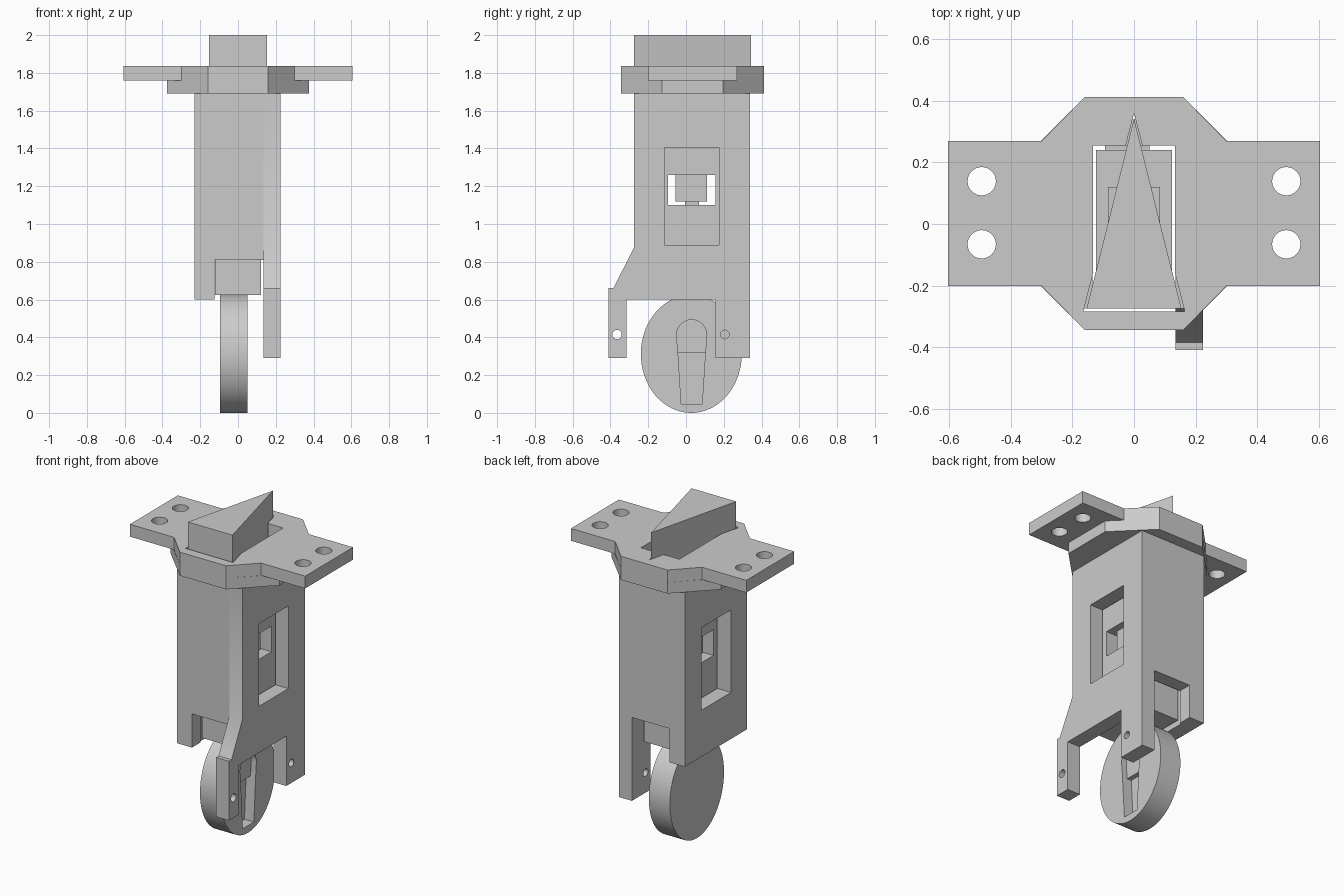
import bpy, bmesh, math

if "Cube" in bpy.data.objects:
    bpy.data.objects.remove(bpy.data.objects["Cube"])

grey = bpy.data.materials.new("plain_grey")
grey.diffuse_color = (0.6, 0.6, 0.6, 1)
grey.use_nodes = True
grey.node_tree.nodes["Principled BSDF"].inputs["Base Color"].default_value = grey.diffuse_color


def prism(name, pts, axis, a, b):
    """Extrude a 2D outline along an axis: x uses (y,z), y uses (x,z), z uses (x,y)."""
    def place(p, t):
        return {"x": (t, p[0], p[1]), "y": (p[0], t, p[1]), "z": (p[0], p[1], t)}[axis]
    bm = bmesh.new()
    lo = [bm.verts.new(place(p, a)) for p in pts]
    hi = [bm.verts.new(place(p, b)) for p in pts]
    bm.faces.new(lo)
    bm.faces.new(hi)
    n = len(pts)
    for i in range(n):
        j = (i + 1) % n
        bm.faces.new((lo[i], lo[j], hi[j], hi[i]))
    bmesh.ops.recalc_face_normals(bm, faces=bm.faces)
    me = bpy.data.meshes.new(name)
    bm.to_mesh(me)
    bm.free()
    me.materials.append(grey)
    ob = bpy.data.objects.new(name, me)
    bpy.context.collection.objects.link(ob)
    return ob


def box(name, x0, x1, y0, y1, z0, z1):
    return prism(name, [(x0, y0), (x1, y0), (x1, y1), (x0, y1)], "z", z0, z1)


def oval(cx, cy, rx, ry, n):
    return [(cx + rx * math.sin(math.tau * i / n), cy - ry * math.cos(math.tau * i / n))
            for i in range(n)]


def cut(ob, *cutters):
    """Subtract the cutters from the part, then delete them."""
    for c in cutters:
        m = ob.modifiers.new("cut", "BOOLEAN")
        m.operation, m.solver, m.object = "DIFFERENCE", "EXACT", c
    bpy.context.view_layer.update()
    dg = bpy.context.evaluated_depsgraph_get()
    me = bpy.data.meshes.new_from_object(ob.evaluated_get(dg))
    ob.modifiers.clear()
    ob.data = me
    for c in cutters:
        bpy.data.objects.remove(c)


def smooth(ob):
    bpy.ops.object.select_all(action="DESELECT")
    ob.select_set(True)
    bpy.context.view_layer.objects.active = ob
    bpy.ops.object.shade_smooth_by_angle(angle=math.radians(30))


def window():
    return box("cutter", -0.5, 0.5, -0.115, 0.175, 0.89, 1.405)


# Housing: left, front and back walls as a U, with notches front and back
shell = prism("housing_shell",
              [(0.135, -0.275), (0.135, -0.19), (-0.135, -0.19), (-0.135, 0.255),
               (0.135, 0.255), (0.135, 0.34), (-0.23, 0.34), (-0.23, -0.275)],
              "z", 0.6, 1.69)
cut(shell, box("cutter", -0.125, 0.2, -0.5, 0.5, 0.5, 0.81), window())

# Right wall with its two legs and pin holes
wall = prism("right_wall",
             [(-0.275, 1.69), (-0.275, 0.875), (-0.385, 0.66), (-0.41, 0.66),
              (-0.41, 0.29), (-0.315, 0.29), (-0.315, 0.6), (0.155, 0.6),
              (0.155, 0.29), (0.34, 0.29), (0.34, 1.69)], "x", 0.135, 0.225)
cut(wall, window(),
    prism("cutter", oval(-0.365, 0.415, 0.025, 0.025, 24), "x", 0, 0.5),
    prism("cutter", oval(0.205, 0.415, 0.023, 0.023, 24), "x", 0, 0.5))
smooth(wall)


# Flange: eared plate on an octagonal base, both pierced for the bolt
def opening():
    return (prism("cutter", [(-0.165, -0.285), (0.165, -0.285), (0, 0.36)], "z", 1.5, 2),
            box("cutter", -0.133, 0.133, -0.18, 0.255, 1.5, 2))


def both_sides(half):
    return half + [(-x, y) for x, y in reversed(half)]


base = prism("flange_base",
             both_sides([(0.16, -0.345), (0.377, -0.127), (0.377, 0.195), (0.16, 0.413)]),
             "z", 1.69, 1.76)
cut(base, *opening())
plate = prism("flange_plate",
              both_sides([(0.16, -0.345), (0.30, -0.202), (0.605, -0.202),
                          (0.605, 0.27), (0.30, 0.27), (0.16, 0.413)]), "z", 1.76, 1.837)
holes = [prism("cutter", oval(x, y, 0.046, 0.046, 32), "z", 1.5, 2)
         for x in (-0.495, 0.495) for y in (-0.066, 0.139)]
cut(plate, *opening(), *holes)
smooth(plate)

# Bolt: wedge head, neck, and sliding stem with a cross window
prism("bolt_head", [(-0.154, -0.275), (0.154, -0.275), (0, 0.343)], "z", 1.69, 2.0)
box("bolt_neck", -0.085, 0.085, -0.12, 0.12, 1.61, 1.69)
stem = box("bolt_stem", -0.123, 0.123, -0.18, 0.24, 0.625, 1.62)
cut(stem, box("cutter", -0.5, 0.5, -0.095, 0.155, 1.10, 1.26))
box("stem_core", -0.08, 0.08, -0.055, 0.11, 1.12, 1.27)
box("core_stub", -0.04, 0.04, -0.005, 0.07, 1.09, 1.12)

# Oval cam wheel with a stepped keyhole groove on its right face
cam = prism("cam_wheel", oval(0.028, 0.312, 0.267, 0.312, 96), "x", -0.095, 0.05)
arc = [(0.03 + 0.08 * math.cos(math.pi * i / 16), 0.413 + 0.08 * math.sin(math.pi * i / 16))
       for i in range(17)]
upper = prism("cutter", arc + [(-0.042, 0.315), (0.102, 0.315)], "x", 0.015, 0.2)
lower = prism("cutter", [(-0.042, 0.316), (-0.025, 0.045), (0.085, 0.045), (0.102, 0.316)],
              "x", -0.015, 0.2)
cut(cam, upper, lower)
smooth(cam)
